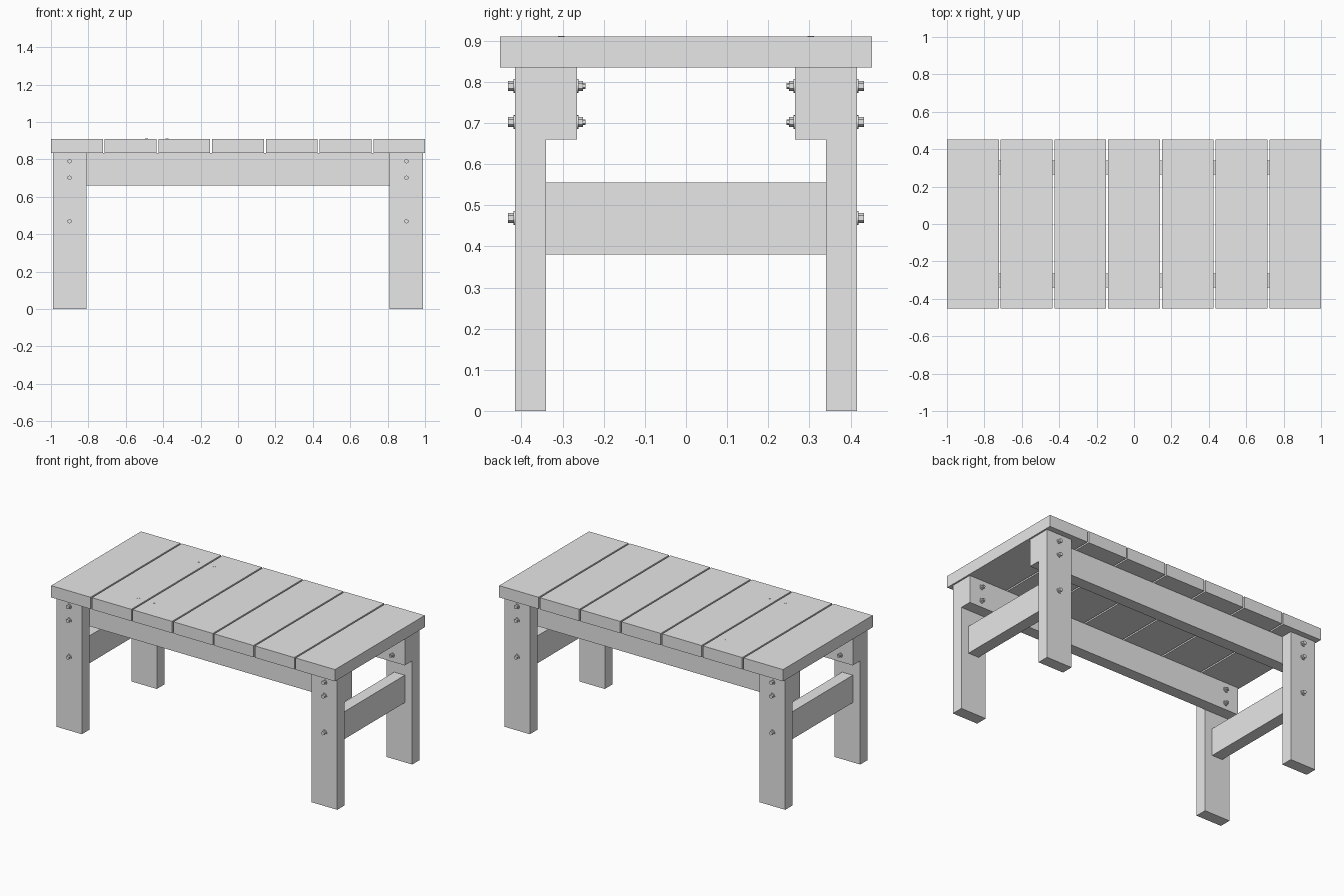
import bpy
import math

cube = bpy.data.objects.get("Cube")
if cube:
    bpy.data.objects.remove(cube, do_unlink=True)

grey = bpy.data.materials.new("light_grey")
grey.use_nodes = True
colour = (0.8, 0.8, 0.8, 1)
grey.diffuse_color = colour
grey.node_tree.nodes["Principled BSDF"].inputs["Base Color"].default_value = colour


def box(name, low, high):
    """Box between two opposite corners."""
    centre = [(a + b) / 2 for a, b in zip(low, high)]
    bpy.ops.mesh.primitive_cube_add(size=1, location=centre)
    ob = bpy.context.object
    ob.name = name
    ob.scale = [b - a for a, b in zip(low, high)]
    bpy.ops.object.transform_apply(location=False, rotation=False, scale=True)
    ob.data.materials.append(grey)


def rod(name, x, z, y1, y2, radius, sides):
    """Prism along y between y1 and y2."""
    bpy.ops.mesh.primitive_cylinder_add(
        vertices=sides, radius=radius, depth=abs(y2 - y1),
        location=(x, (y1 + y2) / 2, z), rotation=(math.pi / 2, 0, 0))
    ob = bpy.context.object
    ob.name = name
    ob.data.materials.append(grey)
    if sides > 6:
        bpy.ops.object.shade_smooth_by_angle()


TOP, UNDER = 0.91, 0.835
LEG_OUT, LEG_IN, RAIL_IN = 0.415, 0.34, 0.265

# Table top planks
width, pitch = 0.277, 0.2872
for i in range(7):
    x = -1 + i * pitch
    box("top_plank", (x, -0.452, UNDER), (x + width, 0.452, TOP))

for side in (-1, 1):
    # Long rail under the planks
    ys = sorted((side * RAIL_IN, side * LEG_IN))
    box("rail", (-0.99, ys[0], 0.66), (0.99, ys[1], UNDER))

    # Cross stretcher between the legs of one end
    x = side * 0.9
    box("stretcher", (x - 0.0375, -LEG_IN, 0.38), (x + 0.0375, LEG_IN, 0.555))

    # Screw heads in the planks
    for sx in (-0.489, -0.379):
        bpy.ops.mesh.primitive_cylinder_add(
            vertices=16, radius=0.008, depth=0.004, location=(sx, side * 0.303, TOP - 0.001))
        bpy.context.object.name = "screw_head"
        bpy.context.object.data.materials.append(grey)

    for end in (-1, 1):
        # Leg
        x = end * 0.9
        ys = sorted((side * LEG_IN, side * LEG_OUT))
        box("leg", (x - 0.09, ys[0], 0), (x + 0.09, ys[1], UNDER))

        # Bolts with heads and washers outside the leg
        for z in (0.79, 0.702, 0.469):
            rod("washer", x, z, side * LEG_OUT, side * 0.419, 0.017, 16)
            rod("bolt_head", x, z, side * 0.417, side * 0.432, 0.012, 6)
            # Nut and bolt tip behind the rail
            if z > 0.6:
                rod("inner_washer", x, z, side * RAIL_IN, side * 0.261, 0.017, 16)
                rod("nut", x, z, side * 0.263, side * 0.25, 0.012, 6)
                rod("bolt_tip", x, z, side * 0.252, side * 0.244, 0.007, 12)
